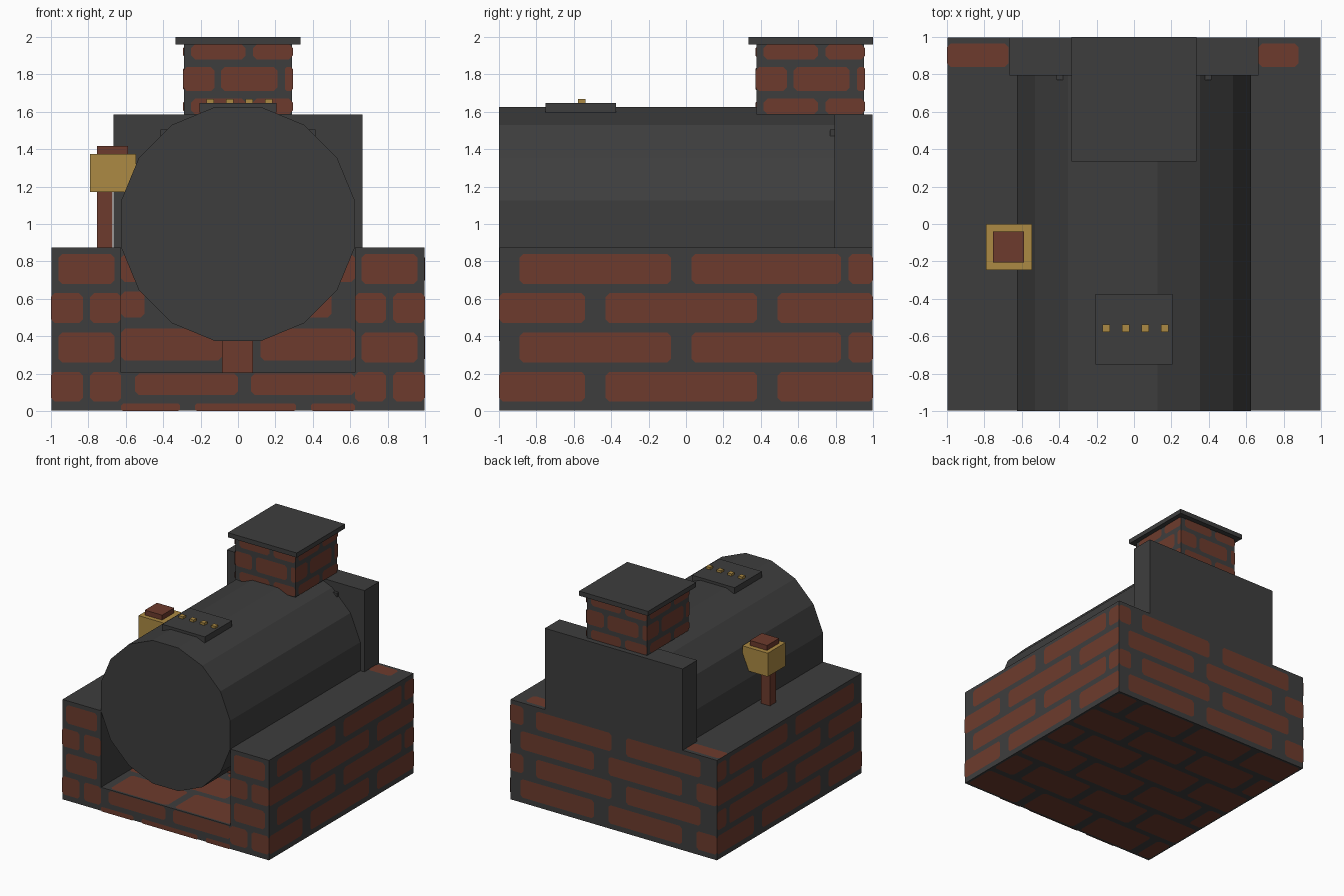
import bpy, bmesh, math
from mathutils import Vector

if "Cube" in bpy.data.objects:
    bpy.data.objects.remove(bpy.data.objects["Cube"])


def material(name, rgb):
    m = bpy.data.materials.new(name)
    m.diffuse_color = (*rgb, 1)
    m.use_nodes = True
    m.node_tree.nodes["Principled BSDF"].inputs["Base Color"].default_value = m.diffuse_color
    return m


GREY = material("dark_grey", (0.048, 0.048, 0.048))
BRICK = material("brick_red", (0.153, 0.044, 0.026))
GOLD = material("brass", (0.413, 0.254, 0.056))


def finish(name, bm, mat):
    me = bpy.data.meshes.new(name)
    bm.to_mesh(me)
    bm.free()
    me.materials.append(mat)
    ob = bpy.data.objects.new(name, me)
    bpy.context.collection.objects.link(ob)
    return ob


def box(name, x, y, z, mat):
    """Box from three (min, max) ranges."""
    bm = bmesh.new()
    bmesh.ops.create_cube(bm, size=1)
    for v in bm.verts:
        v.co = [r[0] + (c + 0.5) * (r[1] - r[0]) for c, r in zip(v.co, (x, y, z))]
    return finish(name, bm, mat)


def bricks(name, origin, u, v, rects):
    """Thin chamfered brick faces on a wall plane spanned by u and v."""
    o, u, v = Vector(origin), Vector(u), Vector(v)
    bm = bmesh.new()
    for a, b, c, d in rects:
        k = min(0.02, (b - a) / 4, (d - c) / 4)
        pts = [(a + k, c), (b - k, c), (b, c + k), (b, d - k),
               (b - k, d), (a + k, d), (a, d - k), (a, c + k)]
        bm.faces.new([bm.verts.new(o + u * p + v * q) for p, q in pts])
    return finish(name, bm, BRICK)


def courses(rows, odd, even):
    """Running bond: alternate two sets of spans up the rows."""
    return [(a, b, c, d) for i, (c, d) in enumerate(rows)
            for a, b in (even if i % 2 else odd)]


def flip(rects):
    return [(-b, -a, c, d) for a, b, c, d in rects]


X, Y, Z = (1, 0, 0), (0, 1, 0), (0, 0, 1)
NX, NY = (-1, 0, 0), (0, -1, 0)
E = 0.997   # wall core, brick faces sit just outside it
ROWS = [(0.05, 0.21), (0.26, 0.42), (0.47, 0.63), (0.68, 0.84)]

# Base: side walls, floor slab and rear wall around an open bay
box("left_wall", (-E, -0.625), (-E, 0.83), (0.003, 0.875), GREY)
box("right_wall", (0.625, E), (-E, 0.83), (0.003, 0.875), GREY)
box("floor_slab", (-0.625, 0.625), (-E, 0.83), (0.003, 0.207), GREY)
box("rear_wall", (-E, E), (0.83, E), (0.003, 0.875), GREY)

# Brickwork on the long sides
side = courses(ROWS, [(-1, -0.54), (-0.43, 0.38), (0.49, 1)],
               [(-0.89, -0.08), (0.03, 0.83), (0.87, 1)])
bricks("right_wall_bricks", (1, 0, 0), Y, Z, side)
bricks("left_wall_bricks", (-1, 0, 0), NY, Z, flip(side))

# Brickwork on the front pillars and slab edge
pillar = courses(ROWS, [(0.625, 0.79), (0.83, 1)], [(0.66, 0.96)])
bricks("right_pillar_bricks", (0, -1, 0), X, Z, pillar)
bricks("left_pillar_bricks", (0, -1, 0), X, Z, flip(pillar))
bricks("slab_edge_bricks", (0, -1, 0), X, Z, courses(
    [(0, 0.04), (0.085, 0.2)],
    [(-0.625, -0.31), (-0.23, 0.31), (0.39, 0.625)],
    [(-0.55, 0), (0.07, 0.625)]))

# Brickwork on the rear wall, outside, inside the bay, and on top
bricks("rear_bricks", (0, 1, 0), NX, Z, courses(
    ROWS, [(-0.9, -0.19), (-0.05, 0.66), (0.8, 1)],
    [(-1, -0.87), (-0.75, -0.02), (0.12, 0.84)]))
bricks("bay_bricks", (0, 0.826, 0), X, Z, courses(
    [(0.27, 0.44), (0.5, 0.64), (0.69, 0.84)],
    [(-0.625, -0.085), (0.12, 0.625)], [(-0.625, -0.5), (-0.4, 0.5)]))
bricks("rear_top_bricks", (0, 0, 0.878), X, Y,
       [(-1, -0.67, 0.84, 0.965), (0.665, 0.88, 0.84, 0.965)])

# Brickwork on the bay floor and the underside
floor_rows = [(-0.98 + 0.36 * i, -0.68 + 0.36 * i) for i in range(5)]
bricks("bay_floor_bricks", (0, 0, 0.21), X, Y, courses(
    floor_rows, [(-0.55, 0), (0.07, 0.62)],
    [(-0.62, -0.31), (-0.23, 0.31), (0.39, 0.62)]))
under_rows = [(-0.98 + 0.335 * i, -0.7 + 0.335 * i) for i in range(6)]
bricks("underside_bricks", (0, 0, 0), X, NY, courses(
    under_rows, [(-0.98, -0.54), (-0.46, 0.08), (0.16, 0.7), (0.78, 0.98)],
    [(-0.98, -0.85), (-0.77, -0.23), (-0.15, 0.39), (0.47, 0.98)]))

# Barrel: sixteen-sided drum lying along y, with a flat on top
bm = bmesh.new()
radius = 0.625 / math.cos(math.pi / 16)
rings = []
for y in (-1, 0.8):
    rings.append([bm.verts.new((radius * math.cos(a), y, 1 + radius * math.sin(a)))
                  for a in (math.pi * (2 * i + 1) / 16 for i in range(16))])
bm.faces.new(rings[0])
bm.faces.new(rings[1][::-1])
for i in range(16):
    j = (i + 1) % 16
    bm.faces.new((rings[0][j], rings[0][i], rings[1][i], rings[1][j]))
bmesh.ops.recalc_face_normals(bm, faces=bm.faces)
finish("barrel", bm, GREY)
box("barrel_support", (-0.085, 0.08), (-0.2, 0), (0.207, 0.38), BRICK)

# Rear panel with two small catches
box("rear_panel", (-0.665, 0.665), (0.795, E), (0.875, 1.585), GREY)
for s, tag in ((-1, "left"), (1, "right")):
    box(tag + "_catch", sorted((s * 0.38, s * 0.415)), (0.77, 0.8), (1.47, 1.505), GREY)

# Chimney with brick faces on four sides and a flat cap
box("chimney", (-0.29, 0.29), (0.378, 0.952), (1.585, 1.96), GREY)
stack = courses([(1.587, 1.67), (1.71, 1.84), (1.88, 1.96)],
                [(-0.25, 0.04), (0.08, 0.293)],
                [(-0.293, -0.125), (-0.09, 0.21), (0.25, 0.293)])
for tag, origin, u in (("front", (0, 0.375, 0), X), ("back", (0, 0.955, 0), NX),
                       ("right", (0.293, 0.665, 0), Y), ("left", (-0.293, 0.665, 0), NY)):
    bricks("chimney_" + tag + "_bricks", origin, u, Z, stack)
box("chimney_cap", (-0.333, 0.333), (0.335, 1), (1.96, 2), GREY)

# Control plate with a row of brass studs
box("top_plate", (-0.207, 0.205), (-0.75, -0.375), (1.595, 1.648), GREY)
for i in range(4):
    x = -0.148 + 0.104 * i
    box("stud_%d" % (i + 1), (x - 0.02, x + 0.02), (-0.578, -0.538), (1.64, 1.668), GOLD)

# Side lantern: post, brass head and brick-coloured cap
box("lantern_post", (-0.755, -0.67), (-0.165, -0.08), (0.875, 1.18), BRICK)
box("lantern_head", (-0.79, -0.545), (-0.245, 0), (1.17, 1.375), GOLD)
box("lantern_cap", (-0.755, -0.588), (-0.207, -0.04), (1.375, 1.418), BRICK)
